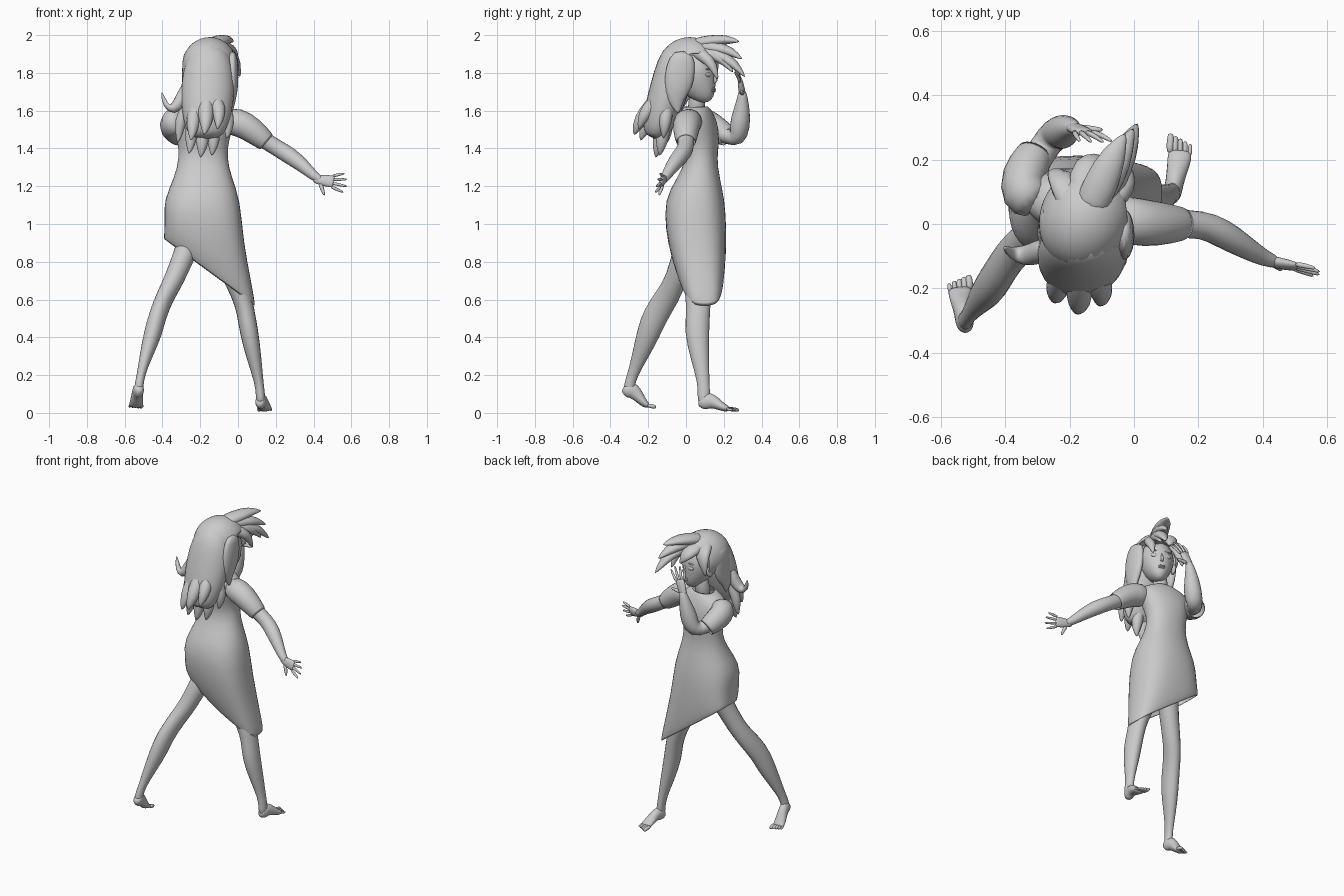
import bpy, bmesh, math
from mathutils import Vector, Matrix

V = Vector


def finish(name, bm, sub=1, thick=0):
    bmesh.ops.recalc_face_normals(bm, faces=bm.faces)
    me = bpy.data.meshes.new(name)
    bm.to_mesh(me)
    bm.free()
    me.polygons.foreach_set("use_smooth", [True] * len(me.polygons))
    ob = bpy.data.objects.new(name, me)
    bpy.context.collection.objects.link(ob)
    if thick:
        m = ob.modifiers.new("thickness", 'SOLIDIFY')
        m.thickness = thick
    if sub:
        m = ob.modifiers.new("smooth", 'SUBSURF')
        m.levels = m.render_levels = sub
    return ob


def bridge(bm, rings, caps=(True, True)):
    n = len(rings[0])
    for a, b in zip(rings, rings[1:]):
        for i in range(n):
            j = (i + 1) % n
            bm.faces.new((a[i], a[j], b[j], b[i]))
    if caps[0]:
        bm.faces.new(rings[0][::-1])
    if caps[1]:
        bm.faces.new(rings[-1])


def tube(bm, pts, hint=(1, 0, 0), n=10, caps=(True, True)):
    """Sweep ellipses along points (x, y, z, r_side, r_depth)."""
    P = [V(p[:3]) for p in pts]
    rings = []
    for i, p in enumerate(pts):
        t = (P[min(i + 1, len(P) - 1)] - P[max(i - 1, 0)]).normalized()
        s = V(hint)
        s = (s - t * s.dot(t)).normalized()
        b = t.cross(s)
        ra, rb = p[3], p[-1]
        rings.append([bm.verts.new(P[i] + s * ra * math.cos(a) + b * rb * math.sin(a))
                      for a in (2 * math.pi * k / n for k in range(n))])
    bridge(bm, rings, caps)


def limb(name, pts, hint=(1, 0, 0), n=10, caps=(True, True), thick=0):
    bm = bmesh.new()
    tube(bm, pts, hint, n, caps)
    return finish(name, bm, 1, thick)


def ball(bm, c, r, turn=0):
    m = Matrix.Translation(c) @ Matrix.Rotation(turn, 4, 'Z') @ Matrix.Diagonal((*r, 1))
    return bmesh.ops.create_uvsphere(bm, u_segments=20, v_segments=14, radius=1, matrix=m)["verts"]


# Dress: x, y, z, half width, half depth, slope of the ring along x, squareness, turn
bm = bmesh.new()
rings = []
for x, y, z, rx, ry, slope, e, turn in [
        (-.17, .055, 1.625, .07, .062, 0, 1, -.2), (-.175, .055, 1.6, .14, .078, 0, .9, -.2),
        (-.18, .06, 1.55, .175, .1, 0, .9, -.2), (-.185, .08, 1.45, .138, .1, 0, .9, -.15),
        (-.185, .085, 1.35, .127, .078, 0, .9, -.05), (-.185, .065, 1.24, .155, .115, 0, .9, 0),
        (-.19, .045, 1.13, .205, .162, 0, .85, 0), (-.18, .053, .97, .21, .163, -.3, .75, 0),
        (-.16, .064, .83, .232, .15, -.58, .65, 0), (-.15, .078, .74, .245, .125, -.73, .58, 0)]:
    ring = []
    for k in range(20):
        a = 2 * math.pi * k / 20
        c, s = math.cos(a), math.sin(a)
        px = rx * math.copysign(abs(c) ** e, c)
        py = ry * math.copysign(abs(s) ** e, s)
        if slope < -.5:  # the low corner of the hem is a little narrower
            py = py * (1 - .2 * max(0, px / rx)) + .02 * max(0, px / rx)
        q = Matrix.Rotation(turn, 3, 'Z') @ V((px, py, slope * px))
        ring.append(bm.verts.new(q + V((x, y, z))))
    rings.append(ring)
bridge(bm, rings, (False, False))
finish("dress", bm, 1, .008)

# Short sleeves
limb("right_sleeve", [(-.08, .03, 1.54, .07), (.0, .005, 1.545, .08), (.08, .0, 1.495, .072),
                      (.155, .0, 1.43, .054)], (0, 1, 0), 12, (True, False), .006)
limb("left_sleeve", [(-.29, .06, 1.55, .07), (-.35, .095, 1.54, .082), (-.345, .15, 1.51, .078),
                     (-.305, .225, 1.46, .058)], (0, 0, 1), 12, (True, False), .006)

# Arms
limb("right_arm", [(.02, .0, 1.53, .05), (.13, .0, 1.45, .048), (.21, .0, 1.4, .045),
                   (.27, -.025, 1.365, .05), (.35, -.075, 1.305, .038), (.41, -.11, 1.245, .026),
                   (.45, -.12, 1.23, .02)], (0, 1, 0))
limb("left_arm", [(-.34, .12, 1.52, .05), (-.295, .22, 1.46, .052), (-.25, .275, 1.45, .055),
                  (-.225, .285, 1.52, .06), (-.21, .295, 1.6, .047), (-.19, .3, 1.68, .027),
                  (-.18, .295, 1.71, .02)])


def hand(name, w, d, thumb, cup, k=1.0):
    """Palm, four spread fingers and a thumb; thumb = side of the thumb."""
    w, d, s, cup = V(w), V(d).normalized(), V(thumb), V(cup)
    s = (s - d * s.dot(d)).normalized()
    bm = bmesh.new()
    tube(bm, [(*(w - d * .03), .02, .018), (*(w + d * .025 * k), .032, .02),
              (*(w + d * .075 * k), .038, .015), (*(w + d * .085 * k), .03, .01)], s, 8)
    for i in range(4):
        f = (d + s * (.3 - .22 * i)).normalized()
        b = w + d * .07 * k + s * (.028 - .019 * i)
        L = (.075, .085, .08, .065)[i] * k
        tube(bm, [(*b, .011), (*(b + f * L * .55 + cup * .2), .0095),
                  (*(b + f * L + cup), .006)], s, 6)
    f = (d * .55 + s).normalized()
    b = w + d * .015 + s * .012
    tube(bm, [(*b, .016), (*(b + f * .045), .012), (*(b + f * .08), .007)], d.cross(s), 6)
    finish(name, bm)


hand("right_hand", (.42, -.115, 1.235), (.95, -.2, -.12), (0, -.25, -1), (0, -.006, 0), 1.08)
hand("left_hand", (-.19, .3, 1.685), (.38, -.16, .88), (.9, 0, -.3), (.015, -.02, 0), 1.12)

# Legs, running on into the heels
limb("right_leg", [(-.1, .06, .92, .085, .08), (-.03, .06, .75, .068, .075), (.02, .063, .62, .056, .073),
                   (.04, .066, .54, .05, .066), (.058, .056, .43, .053, .07), (.085, .074, .29, .042, .052),
                   (.112, .093, .16, .024, .032), (.12, .095, .09, .026, .036), (.12, .095, .045, .026, .034)])
limb("left_leg", [(-.21, .06, 1.02, .08, .08), (-.28, -.01, .85, .062, .066), (-.335, -.05, .71, .058, .06),
                  (-.385, -.095, .62, .05, .068), (-.425, -.162, .52, .05, .072), (-.45, -.2, .42, .052, .066),
                  (-.485, -.24, .31, .037, .047), (-.515, -.284, .2, .022, .028), (-.525, -.302, .14, .026, .032),
                  (-.527, -.3, .1, .024, .03)])


def foot(name, heel, ball_, toe, s):
    """Sole from heel to ball, then five toes; s points to the big toe."""
    h, b, t = V(heel), V(ball_), V(toe)
    s = V(s).normalized()
    bm = bmesh.new()
    tube(bm, [(*(h - (b - h) * .32), .016, .02), (*(h - (b - h) * .18), .027, .033),
              (*(h + V((0, 0, .008))), .031, .045), (*(h.lerp(b, .28) + V((0, 0, .025))), .03, .045),
              (*(h.lerp(b, .6) + V((0, 0, .015))), .034, .031),
              (*b, .04, .021), (*b.lerp(t, .35), .038, .014)], s, 10)
    for i in range(5):
        o = s * (.031 - .0155 * i)
        r = .014 - .0015 * i
        e = b.lerp(t, 1 - .09 * i) + o
        e.z = t.z
        tube(bm, [(*(b.lerp(t, .1) + o), r), (*e.lerp(b + o, .3), r), (*e, r * .7)], s, 6)
    finish(name, bm)


foot("right_foot", (.12, .1, .05), (.142, .205, .024), (.145, .28, .014), (-1, .1, 0))
foot("left_foot", (-.526, -.303, .113), (-.54, -.215, .042), (-.545, -.16, .03), (1, .1, 0))

# Neck and head, face turned a little towards +x
limb("neck", [(-.17, .05, 1.57, .055), (-.16, .06, 1.65, .045), (-.145, .06, 1.74, .046)])
TURN = -.4
HC = V((-.14, .045, 1.8))
R = Matrix.Rotation(TURN, 3, 'Z')


def face(x, y, z):
    return HC + R @ V((x, y, z))


bm = bmesh.new()
for v in ball(bm, HC, (.105, .115, .135), TURN):
    q = R.transposed() @ (v.co - HC)
    if q.z < 0:  # narrow the jaw and bring the chin forward
        k = -q.z / .135
        q.x *= 1 - .25 * k
        q.y += .055 * k * k
        q.z *= 1.16
    v.co = HC + R @ q
tube(bm, [(*face(0, .11, -.005), .006), (*face(0, .123, -.04), .009), (*face(0, .112, -.053), .008)],
     R @ V((1, 0, 0)), 6)
for sx in (-1, 1):
    ball(bm, face(.042 * sx, .1, -.01), (.024, .008, .012), TURN - .3 * sx)
    ball(bm, face(.042 * sx, .1, .02), (.026, .007, .005), TURN - .3 * sx)
    ball(bm, face(.108 * sx, .0, -.03), (.012, .025, .036), TURN)
for dz in (-.086, -.095):
    ball(bm, face(0, .11, dz), (.022, .01, .006), TURN)
finish("head", bm, 0)

# Hair cap, cut open over the face
bm = bmesh.new()
ball(bm, (-.15, .02, 1.84), (.145, .168, .15), TURN)
out = [v for v in bm.verts if (R.transposed() @ (v.co - HC)).y > .03 and v.co.z < 1.885 or v.co.z < 1.74]
bmesh.ops.delete(bm, geom=out, context='VERTS')
finish("hair_cap", bm, 1, .012)

# Long hair down the back, ending in pointed locks
limb("back_hair", [(-.15, -.02, 1.95, .09, .08), (-.155, -.055, 1.84, .135, .105), (-.16, -.085, 1.72, .148, .108),
                   (-.165, -.125, 1.6, .138, .1), (-.17, -.155, 1.51, .115, .08), (-.17, -.17, 1.45, .08, .05)], n=14)
bm = bmesh.new()
for x, y, z, r in [(-.31, -.1, 1.43, .036), (-.25, -.16, 1.37, .042), (-.19, -.16, 1.35, .045),
                   (-.13, -.14, 1.36, .045), (-.05, -.12, 1.45, .042), (-.17, -.275, 1.47, .05),
                   (-.1, -.25, 1.5, .045), (-.24, -.24, 1.44, .045)]:
    tx = -.165 + (x + .165) * .6
    tube(bm, [(tx, -.07, 1.78, r * .6), (tx, y * .35 - .055, 1.66, r * .9), (x, y * .7 - .025, z + .11, r),
              (x, y * .95, z + .045, r * .6), (x - .01, y, z, .004)], n=8)
finish("back_locks", bm)
limb("flip_lock", [(-.25, -.07, 1.76, .04), (-.3, -.09, 1.65, .042), (-.345, -.1, 1.6, .034),
                   (-.385, -.09, 1.625, .02), (-.405, -.07, 1.7, .004)], (0, 1, 0), 8)
bm = bmesh.new()
for x0, y0, x1, y1, z1 in [(-.03, .0, -.035, -.04, 1.58), (-.265, .03, -.28, -.02, 1.6)]:
    tube(bm, [(x0, y0 - .01, 1.92, .025, .06), (x0, y0 - .03, 1.82, .034, .085), (x0, y0 - .04, 1.73, .034, .08),
              (x1, y1 - .02, 1.66, .026, .05), (x1, y1, z1, .004)], n=10)
finish("side_locks", bm)

# Swept forward fringe: mid point, tip, width
bm = bmesh.new()
for mid, tip, w in [((-.1, .13, 1.968), (-.025, .285, 1.965), .06), ((-.065, .16, 1.935), (.0, .3, 1.87), .052),
                    ((-.045, .18, 1.9), (.012, .315, 1.775), .052), ((-.05, .15, 1.9), (.0, .25, 1.8), .045),
                    ((-.03, .1, 1.89), (-.01, .17, 1.76), .04), ((-.15, .165, 1.91), (-.1, .21, 1.83), .06),
                    ((-.215, .135, 1.91), (-.255, .155, 1.76), .06)]:
    root = V((-.16, .0, 1.94)).lerp(V(mid), .15)
    m, t = V(mid), V(tip)
    tube(bm, [(*root, w, .04), (*m, w, .038), (*(m.lerp(t, .5) + V((0, .01, .012))), w * .75, .028),
              (*t, .004)], (1, -.4, 0), 8)
finish("fringe", bm)
